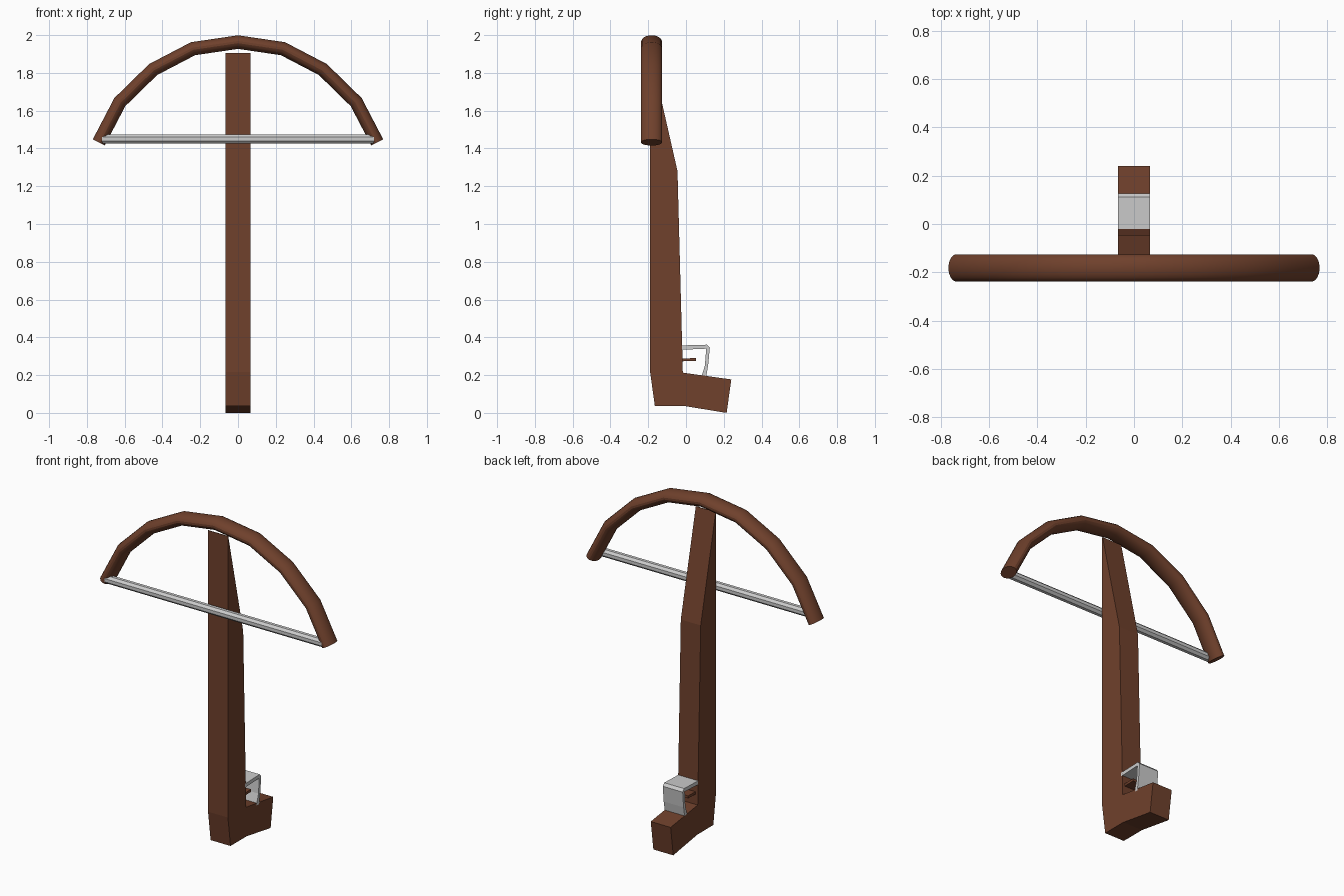
import bpy, bmesh
from math import cos, sin, tau
from mathutils import Vector

if "Cube" in bpy.data.objects:
    bpy.data.objects.remove(bpy.data.objects["Cube"])

wood = bpy.data.materials.new("wood")
wood.diffuse_color = (0.16, 0.052, 0.025, 1)
wood.use_nodes = True
wood.node_tree.nodes["Principled BSDF"].inputs["Base Color"].default_value = wood.diffuse_color


def add_object(name, bm, mat=None, smooth=False):
    bmesh.ops.recalc_face_normals(bm, faces=bm.faces)
    mesh = bpy.data.meshes.new(name)
    bm.to_mesh(mesh)
    bm.free()
    ob = bpy.data.objects.new(name, mesh)
    bpy.context.collection.objects.link(ob)
    if mat:
        mesh.materials.append(mat)
    if smooth:
        bpy.context.view_layer.objects.active = ob
        ob.select_set(True)
        bpy.ops.object.shade_smooth_by_angle(angle=0.42)
        ob.select_set(False)
    return ob


def side_profile(name, points, half_width, mat=None):
    """Extrude a closed (y, z) outline evenly across x."""
    bm = bmesh.new()
    face = bm.faces.new([bm.verts.new((-half_width, y, z)) for y, z in points])
    new = bmesh.ops.extrude_face_region(bm, geom=[face])["geom"]
    verts = [g for g in new if isinstance(g, bmesh.types.BMVert)]
    bmesh.ops.translate(bm, verts=verts, vec=(2 * half_width, 0, 0))
    return add_object(name, bm, mat)


def tube(name, path, y, r_plane, r_y, sides, mat=None):
    """Sweep an elliptical section along an (x, z) path, mitred at the joints."""
    pts = [Vector(p) for p in path]
    bm = bmesh.new()
    rings = []
    for i, p in enumerate(pts):
        d_in = (p - pts[i - 1]).normalized() if i else None
        d_out = (pts[i + 1] - p).normalized() if i < len(pts) - 1 else None
        d = ((d_in or d_out) + (d_out or d_in)).normalized()
        n = Vector((-d.y, d.x)) * r_plane / d.dot(d_in or d_out)
        rings.append([bm.verts.new((p.x + n.x * cos(a), y + r_y * sin(a), p.y + n.y * cos(a)))
                      for a in (tau * (k + 0.5) / sides for k in range(sides))])
    for a, b in zip(rings, rings[1:]):
        for k in range(sides):
            m = (k + 1) % sides
            bm.faces.new((a[k], a[m], b[m], b[k]))
    bm.faces.new(rings[0])
    bm.faces.new(rings[-1])
    return add_object(name, bm, mat, smooth=sides > 10)


# Stock with angled butt and wedge tip
side_profile("stock", [(-0.19, 0.217), (-0.165, 0.037), (-0.012, 0.037), (0.215, 0.0),
                       (0.24, 0.177), (-0.017, 0.213), (-0.02, 0.34), (-0.045, 1.28),
                       (-0.187, 1.905), (-0.19, 1.905)], 0.066, wood)

# Curved bow limbs
half = [(0.238, 1.928), (0.449, 1.818), (0.626, 1.645), (0.737, 1.432)]
bow_path = [(-x, z) for x, z in reversed(half)] + [(0, 1.963)] + half
tube("bow", bow_path, -0.182, 0.036, 0.056, 20, wood)

# Bow string
tube("string", [(-0.72, 1.45), (0.72, 1.45)], -0.216, 0.025, 0.025, 8)

# Bent metal trigger guard
outer = [(-0.03, 0.357), (0.112, 0.361), (0.126, 0.345), (0.117, 0.25), (0.106, 0.185)]
inner = [(0.08, 0.185), (0.1, 0.25), (0.107, 0.34), (-0.03, 0.334)]
side_profile("trigger_guard", outer + inner, 0.066)

# Trigger
side_profile("trigger", [(-0.03, 0.273), (0.052, 0.275), (0.052, 0.29), (-0.03, 0.288)], 0.05, wood)
